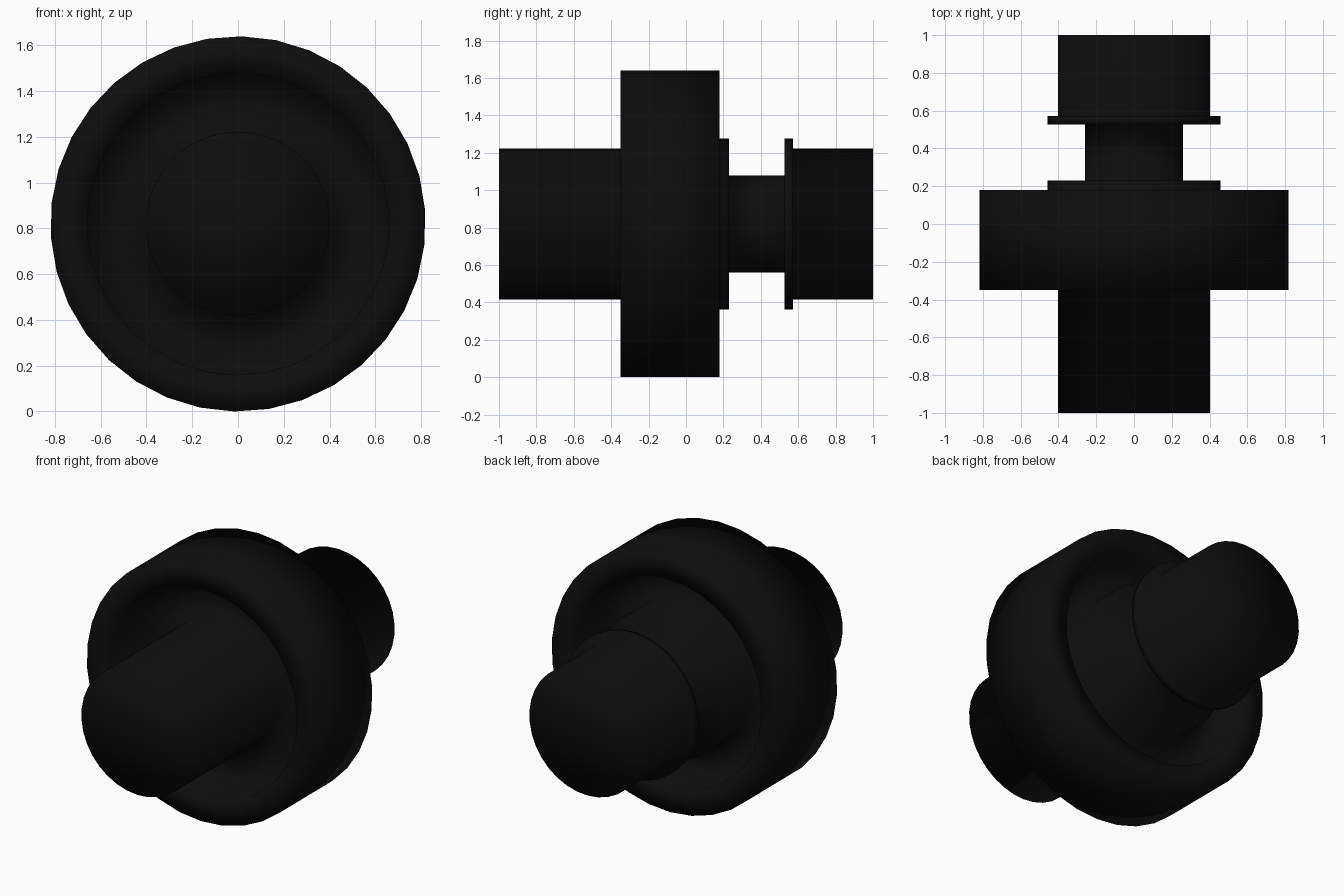
import bpy, bmesh, math

if "Cube" in bpy.data.objects:
    bpy.data.objects.remove(bpy.data.objects["Cube"])

SIDES = 34
CENTRE_Z = 0.82
OFFSET = math.radians(1.1)

black = bpy.data.materials.new("black")
black.diffuse_color = (0.004, 0.004, 0.004, 1)
black.use_nodes = True
black.node_tree.nodes["Principled BSDF"].inputs["Base Color"].default_value = black.diffuse_color


def lathe(name, profile):
    """Turn (radius, y) points around the y axis; radius 0 becomes a pole."""
    bm = bmesh.new()
    rings = []
    for r, y in profile:
        if r == 0:
            rings.append([bm.verts.new((0, y, CENTRE_Z))] * SIDES)
        else:
            angles = [OFFSET + 2 * math.pi * i / SIDES for i in range(SIDES)]
            rings.append([bm.verts.new((r * math.sin(a), y, CENTRE_Z + r * math.cos(a)))
                          for a in angles])
    for a, b in zip(rings, rings[1:]):
        for i in range(SIDES):
            j = (i + 1) % SIDES
            corners = list(dict.fromkeys((a[i], a[j], b[j], b[i])))
            bm.faces.new(corners).smooth = True
    bmesh.ops.recalc_face_normals(bm, faces=bm.faces)
    mesh = bpy.data.meshes.new(name)
    bm.to_mesh(mesh)
    bm.free()
    mesh.materials.append(black)
    obj = bpy.data.objects.new(name, mesh)
    bpy.context.collection.objects.link(obj)
    return obj


# Front shaft running into the wheel, with a recessed face on both sides
lathe("wheel_and_front_shaft", [
    (0, -1), (0.403, -1), (0.403, -0.17), (0.66, -0.17), (0.66, -0.35),
    (0.82, -0.35), (0.82, 0.18), (0.66, 0.18), (0.66, 0.0), (0.458, 0.0),
    # inner collar, neck, outer collar and rear shaft
    (0.458, 0.23), (0.26, 0.23), (0.26, 0.527), (0.458, 0.527),
    (0.458, 0.572), (0.403, 0.572), (0.403, 1), (0, 1)])
